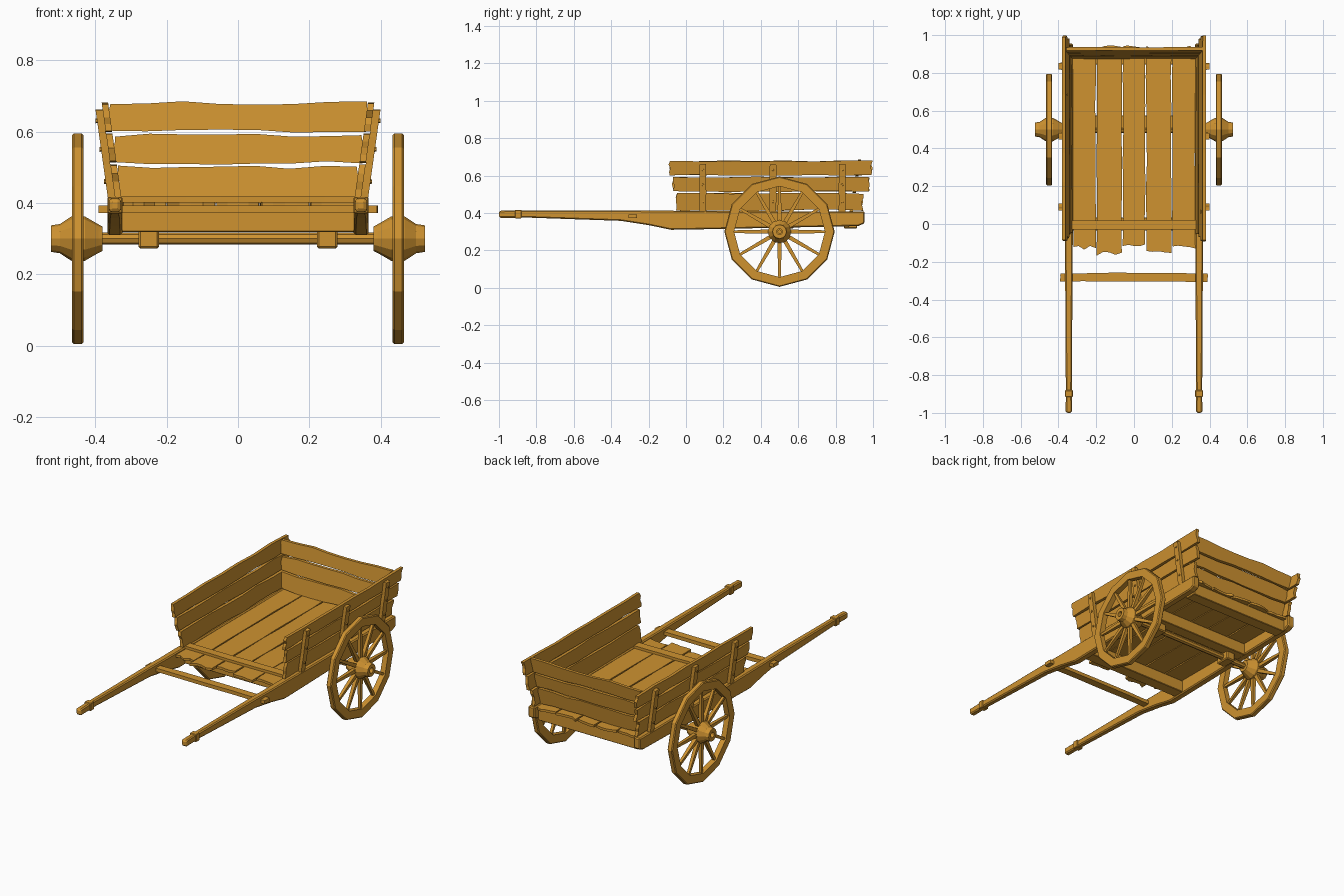
import bpy, bmesh, math, random
from mathutils import Vector

random.seed(4)
if "Cube" in bpy.data.objects:
    bpy.data.objects.remove(bpy.data.objects["Cube"])

wood = bpy.data.materials.new("warm_wood")
wood.use_nodes = True
wood.diffuse_color = (0.62, 0.29, 0.03, 1)
bsdf = wood.node_tree.nodes["Principled BSDF"]
bsdf.inputs["Base Color"].default_value = wood.diffuse_color
bsdf.inputs["Roughness"].default_value = 0.9


def finish(name, bm, bevel=0):
    bmesh.ops.recalc_face_normals(bm, faces=bm.faces[:])
    mesh = bpy.data.meshes.new(name)
    bm.to_mesh(mesh)
    bm.free()
    mesh.materials.append(wood)
    obj = bpy.data.objects.new(name, mesh)
    bpy.context.collection.objects.link(obj)
    if bevel:
        mod = obj.modifiers.new("Worn edges", 'BEVEL')
        mod.width, mod.segments = bevel, 1
    return obj


def loft(bm, rings, closed=False):
    """Skin a list of equally long point rings, capping the ends."""
    loops = [[bm.verts.new(p) for p in ring] for ring in rings]
    n = len(loops[0])
    pairs = list(zip(loops, loops[1:] + loops[:1])) if closed else list(zip(loops, loops[1:]))
    for a, b in pairs:
        for i in range(n):
            bm.faces.new((a[i], a[(i + 1) % n], b[(i + 1) % n], b[i]))
    if not closed:
        bm.faces.new(loops[0])
        bm.faces.new(loops[-1])


def block(name, lo, hi, bevel=0.003):
    bm = bmesh.new()
    rings = [[(x, lo[1], lo[2]), (x, hi[1], lo[2]), (x, hi[1], hi[2]), (x, lo[1], hi[2])]
             for x in (lo[0], hi[0])]
    loft(bm, rings)
    return finish(name, bm, bevel)


def plank(name, start, along, across, thick, wobble=0.003, ragged=0.006):
    """Weathered board: wavy long edges, uneven ends."""
    start, along, across, thick = map(Vector, (start, along, across, thick))
    bm = bmesh.new()
    bmesh.ops.create_grid(bm, x_segments=7, y_segments=4, size=0.5)
    for v in bm.verts:
        u, w = v.co.x + 0.5, v.co.y + 0.5
        p = start + along * u + across * w
        if u < 0.01 or u > 0.99:
            p += along.normalized() * random.uniform(-ragged, ragged)
        if w < 0.01 or w > 0.99:
            p += across.normalized() * random.uniform(-wobble, wobble)
        v.co = p
    grown = bmesh.ops.extrude_face_region(bm, geom=bm.faces[:])["geom"]
    for g in grown:
        if isinstance(g, bmesh.types.BMVert):
            g.co += thick
    return finish(name, bm)


def turned(name, profile, centre, sides=12):
    """Revolve a closed (x, radius) profile around the axle direction."""
    bm = bmesh.new()
    rings = []
    for k in range(sides):
        a = 2 * math.pi * k / sides
        rings.append([(centre[0] + x, centre[1] + r * math.sin(a), centre[2] + r * math.cos(a))
                      for x, r in profile])
    loft(bm, rings, closed=True)
    return finish(name, bm)


AXLE_Y, AXLE_Z = 0.5, 0.3
LEAN = 0.14


def wall_x(z):
    return 0.326 + LEAN * (z - 0.41)


# Shafts: y, bottom, top, half width
SHAFT = [(-1.0, 0.378, 0.408, 0.013), (-0.99, 0.374, 0.412, 0.017), (-0.92, 0.374, 0.414, 0.016),
         (-0.87, 0.376, 0.414, 0.016), (-0.35, 0.358, 0.414, 0.019), (-0.2, 0.335, 0.412, 0.02),
         (-0.08, 0.31, 0.412, 0.021), (0.1, 0.313, 0.41, 0.021), (0.92, 0.33, 0.408, 0.021),
         (0.955, 0.345, 0.408, 0.021)]

for side, s in (("left", 1), ("right", -1)):
    bm = bmesh.new()
    loft(bm, [[(s * 0.345 - w, y, lo), (s * 0.345 + w, y, lo),
               (s * 0.345 + w, y, hi), (s * 0.345 - w, y, hi)] for y, lo, hi, w in SHAFT])
    finish(side + "_shaft", bm, 0.006)
    block(side + "_grip_collar", (s * 0.345 - 0.021, -0.915, 0.371), (s * 0.345 + 0.021, -0.88, 0.417))

    # Leaning side boards, each higher one longer
    for i, (z0, z1, y0, y1) in enumerate([(0.415, 0.505, -0.05, 0.945), (0.515, 0.592, -0.07, 0.978),
                                          (0.602, 0.678, -0.088, 0.994)]):
        plank(f"{side}_wall_board_{i + 1}", (s * wall_x(z0), y0, z0), (0, y1 - y0, 0),
              (s * LEAN * (z1 - z0), 0, z1 - z0), (s * 0.018, 0, 0), 0.004)

    # Outside stakes with bolt heads
    for i, y in enumerate((0.09, 0.465, 0.835)):
        z0, z1 = 0.395, 0.66
        plank(f"{side}_stake_{i + 1}", (s * (wall_x(z0) + 0.018), y - 0.018, z0),
              (s * LEAN * (z1 - z0), 0, z1 - z0), (0, 0.036, 0), (s * 0.02, 0, 0), 0.001, 0.002)
        for j, z in enumerate((0.46, 0.55, 0.63)):
            x = s * (wall_x(z) + 0.039)
            turned(f"{side}_bolt_{i + 1}_{j + 1}",
                   [(-0.004, 0.001), (-0.004, 0.007), (0.004, 0.006), (0.004, 0.001)], (x, y, z), 6)

    # Wheel: rim, hub and spokes
    centre = (s * 0.449, AXLE_Y, AXLE_Z)
    turned(side + "_rim", [(-0.016, 0.243), (-0.016, 0.29), (-0.011, 0.295), (0.011, 0.295),
                           (0.016, 0.29), (0.016, 0.243)], centre)
    hub = [(-0.07, 0.016), (-0.07, 0.034), (-0.058, 0.04), (-0.02, 0.062), (0.018, 0.062),
           (0.05, 0.041), (0.075, 0.037), (0.075, 0.016)]
    turned(side + "_hub", [(s * x, r) for x, r in hub], centre)
    bm = bmesh.new()
    for k in range(12):
        a = math.pi * k / 6
        out = Vector((0, math.sin(a), math.cos(a)))
        tan = Vector((0, math.cos(a), -math.sin(a)))
        rings = []
        for r, w in ((0.05, 0.011), (0.12, 0.01), (0.25, 0.007)):
            mid = Vector(centre) + out * r
            rings.append([mid + tan * (w * p) + Vector((w * q, 0, 0))
                          for p, q in ((-1, -1), (1, -1), (1, 1), (-1, 1))])
        loft(bm, rings)
    finish(side + "_spokes", bm)

    # Axle saddle under the frame
    block(side + "_axle_saddle", (s * 0.25 - 0.029, 0.455, 0.272), (s * 0.25 + 0.029, 0.545, 0.335), 0.006)

# Axle pipe
turned("axle", [(-0.4, 0.009), (-0.4, 0.017), (0.4, 0.017), (0.4, 0.009)], (0, AXLE_Y, AXLE_Z), 8)

# Frame cross members
for name, y in (("front", 0.0), ("middle", 0.54), ("rear", 0.88)):
    block(name + "_cross_beam", (-0.328, y - 0.035, 0.318), (0.328, y + 0.035, 0.389))
plank("shaft_crossbar", (-0.39, -0.305, 0.372), (0.78, 0, 0), (0, 0.045, 0), (0, 0, 0.021), 0.002, 0.002)
plank("front_sill", (-0.34, -0.03, 0.4), (0.68, 0, 0), (0, 0.05, 0), (0, 0, 0.018), 0.002, 0.002)

# Floor boards with gaps and broken front ends
edges = [-0.327, -0.2, -0.062, 0.062, 0.2, 0.327]
fronts = [-0.125, -0.16, -0.12, -0.15, -0.125]
for i, y0 in enumerate(fronts):
    x0, x1 = edges[i] + 0.003, edges[i + 1] - 0.003
    plank(f"floor_board_{i + 1}", (x0, y0, 0.389), (0, 0.935 - y0, 0),
          (x1 - x0, 0, 0), (0, 0, 0.014), 0.003, 0.012)

# Tailboard, leaning back
for i, (z0, z1) in enumerate([(0.41, 0.5), (0.512, 0.59), (0.602, 0.68)]):
    half = wall_x((z0 + z1) / 2) + 0.002
    y = 0.875 + 0.16 * (z0 - 0.41)
    plank(f"tail_board_{i + 1}", (-half, y, z0), (2 * half, 0, 0),
          (0, 0.16 * (z1 - z0), z1 - z0), (0, 0.018, 0), 0.005, 0.003)
